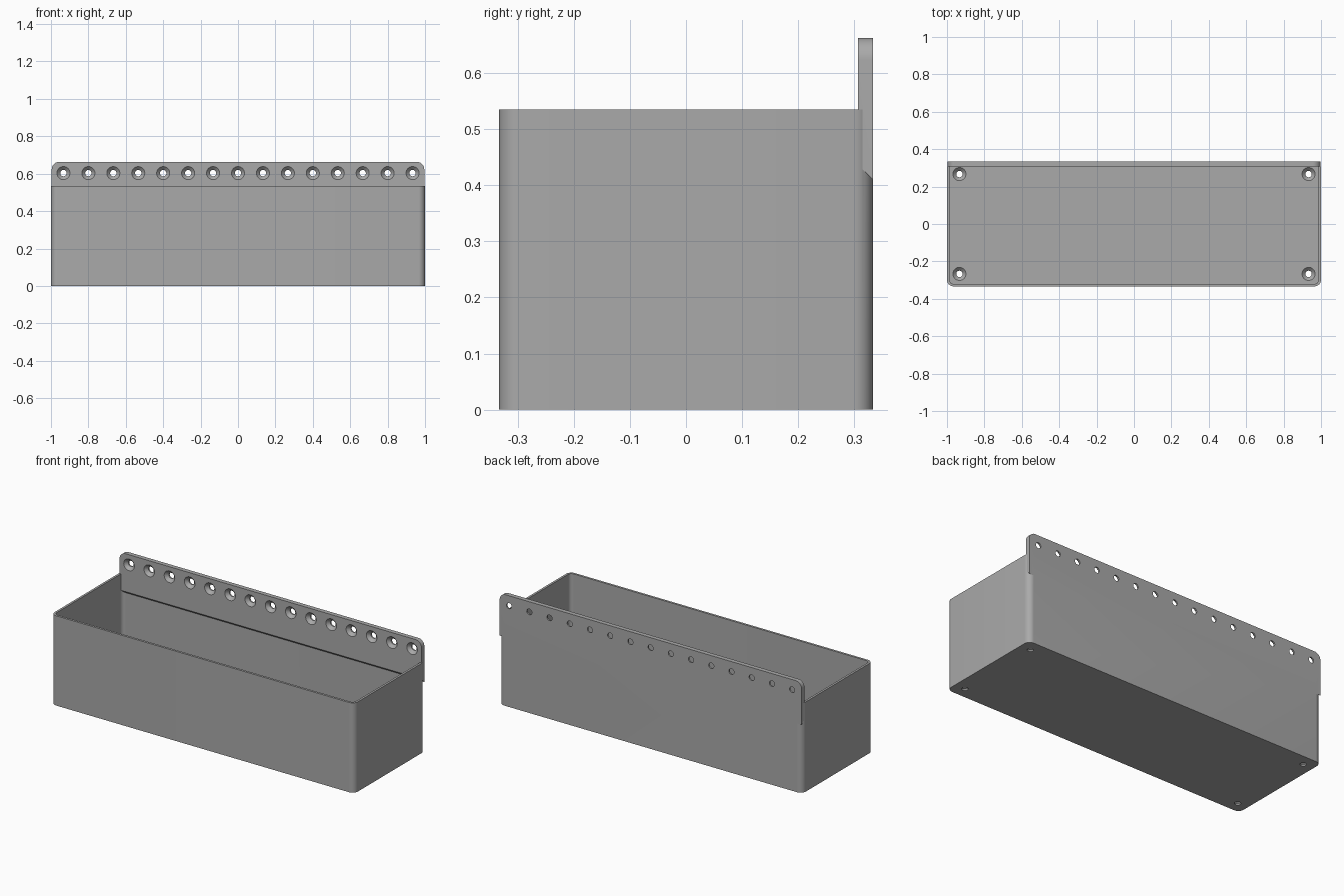
import bpy, bmesh, math
from mathutils import Vector, Matrix

if "Cube" in bpy.data.objects:
    bpy.data.objects.remove(bpy.data.objects["Cube"])

MM = 2 / 150          # the bin is drawn in small even units
X, Y = 75 * MM, 25 * MM
RIM, TOP = 0.535, 0.663
WALL, THICK = MM, 2 * MM
PLATE_FRONT = Y - THICK
HOLE_Z = 0.603

grey = bpy.data.materials.new("plain grey")
grey.use_nodes = True
colour = (0.4, 0.4, 0.4, 1)
grey.diffuse_color = colour
grey.node_tree.nodes["Principled BSDF"].inputs["Base Color"].default_value = colour


def make(name, bm):
    bmesh.ops.recalc_face_normals(bm, faces=bm.faces)
    mesh = bpy.data.meshes.new(name)
    bm.to_mesh(mesh)
    bm.free()
    mesh.materials.append(grey)
    obj = bpy.data.objects.new(name, mesh)
    bpy.context.collection.objects.link(obj)
    return obj


def rounded_outline(hx, hy, radius, steps=10):
    """Corner arcs of a rounded rectangle, counter-clockwise."""
    points = []
    for i, (sx, sy) in enumerate(((1, 1), (-1, 1), (-1, -1), (1, -1))):
        for k in range(steps + 1):
            a = math.pi / 2 * (i + k / steps)
            points.append((sx * (hx - radius) + radius * math.cos(a),
                           sy * (hy - radius) + radius * math.sin(a)))
    return points


def prism(name, lower, upper):
    bm = bmesh.new()
    a = [bm.verts.new(p) for p in lower]
    b = [bm.verts.new(p) for p in upper]
    bm.faces.new(a[::-1])
    bm.faces.new(b)
    for i in range(len(a)):
        j = (i + 1) % len(a)
        bm.faces.new((a[i], a[j], b[j], b[i]))
    return make(name, bm)


def upright(name, hx, hy, radius, z0, z1):
    outline = rounded_outline(hx, hy, radius)
    return prism(name, [(x, y, z0) for x, y in outline],
                 [(x, y, z1) for x, y in outline])


def combine(target, other, operation):
    mod = target.modifiers.new("join", "BOOLEAN")
    mod.operation, mod.object, mod.solver = operation, other, "EXACT"
    bpy.context.view_layer.objects.active = target
    bpy.ops.object.modifier_apply(modifier=mod.name)
    bpy.data.objects.remove(other)


def screw_cutters(name, places, turn):
    """Countersunk screw holes: wide mouth at each place, narrowing along -z."""
    bm = bmesh.new()
    wide, narrow, eps = 0.035, 0.017, 0.005
    profile = [(wide + eps, eps), (narrow, narrow - wide), (narrow, -0.06)]
    for place in places:
        rings = []
        for r, z in profile:
            ring = []
            for k in range(32):
                a = math.tau * k / 32
                p = Vector((r * math.cos(a), r * math.sin(a), z))
                ring.append(bm.verts.new(turn @ p + Vector(place)))
            rings.append(ring)
        bm.faces.new(rings[0])
        bm.faces.new(rings[-1][::-1])
        for lo, hi in zip(rings, rings[1:]):
            for k in range(32):
                j = (k + 1) % 32
                bm.faces.new((lo[k], hi[k], hi[j], lo[j]))
    return make(name, bm)


# Open box with thin walls and rounded upright corners
storage_bin = upright("storage_bin", X, Y, 0.035, 0, RIM)
cavity = upright("cavity_cutter", X - WALL, Y - WALL, 0.035 - WALL, THICK, 1)
combine(storage_bin, cavity, "DIFFERENCE")

# Hanging plate at the back: rounded top corners, sloped underside
r, half = 0.04, X - 0.004
profile = [(-half, None), (half, None)]
for side, start in ((1, 0), (-1, math.pi / 2)):
    for k in range(11):
        a = start + math.pi / 2 * k / 10
        profile.append((side * (half - r) + r * math.cos(a), TOP - r + r * math.sin(a)))


def plate_side(y, bottom):
    return [(x, y, bottom if z is None else z) for x, z in profile]


plate = prism("hanging_plate", plate_side(PLATE_FRONT, 0.437), plate_side(Y, 0.41))
combine(storage_bin, plate, "UNION")

# Row of screw holes in the plate, and one near each floor corner
spacing = 10 * MM
row = [(i * spacing, PLATE_FRONT, HOLE_Z) for i in range(-7, 8)]
combine(storage_bin, screw_cutters("plate_hole_cutter", row, Matrix.Rotation(math.pi / 2, 3, "X")),
        "DIFFERENCE")
corners = [(sx * 7 * spacing, sy * 2 * spacing, THICK) for sx in (-1, 1) for sy in (-1, 1)]
combine(storage_bin, screw_cutters("floor_hole_cutter", corners, Matrix.Identity(3)), "DIFFERENCE")

# Smooth rounded corners, sharp edges elsewhere
bpy.ops.object.select_all(action="DESELECT")
storage_bin.select_set(True)
bpy.context.view_layer.objects.active = storage_bin
bpy.ops.object.shade_smooth_by_angle(angle=math.radians(30))
